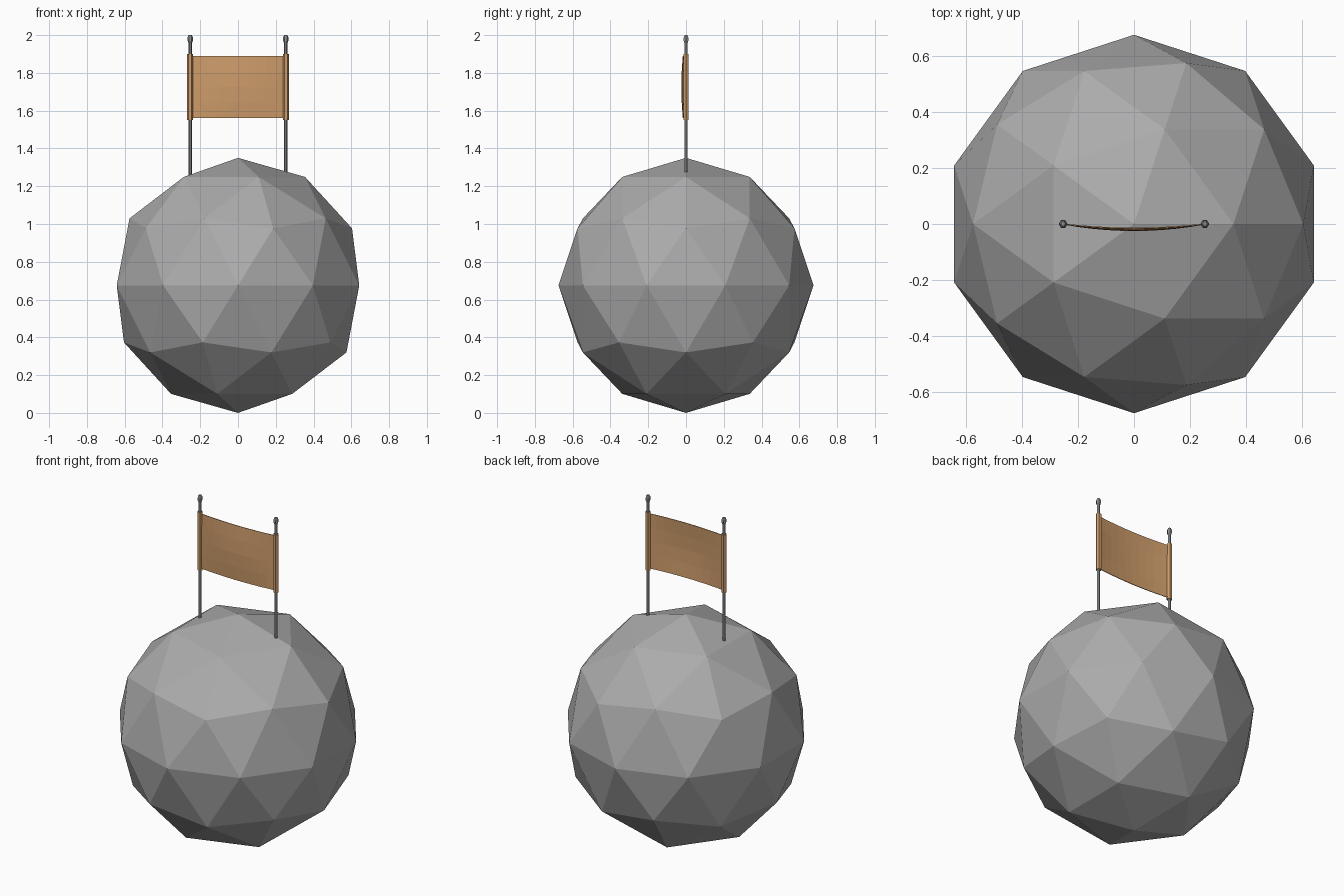
import bpy, bmesh, math

cube = bpy.data.objects.get("Cube")
if cube:
    bpy.data.objects.remove(cube, do_unlink=True)


def make_material(name, colour):
    mat = bpy.data.materials.new(name)
    mat.use_nodes = True
    mat.diffuse_color = (*colour, 1)
    mat.node_tree.nodes["Principled BSDF"].inputs["Base Color"].default_value = (*colour, 1)
    return mat


stone = make_material("stone grey", (0.41, 0.41, 0.41))
metal = make_material("pole grey", (0.27, 0.28, 0.29))
fabric = make_material("tan cloth", (0.61, 0.33, 0.145))

RADIUS = 0.675
POLE_X = 0.253
CLOTH_LOW, CLOTH_HIGH = 1.56, 1.89


def finish(name, bm, mat):
    mesh = bpy.data.meshes.new(name)
    bm.to_mesh(mesh)
    bm.free()
    obj = bpy.data.objects.new(name, mesh)
    mesh.materials.append(mat)
    bpy.context.collection.objects.link(obj)
    return obj


def lathe(name, x, profile, mat, sides=6):
    """Revolve (radius, height) pairs into a closed, faceted post."""
    bm = bmesh.new()
    rings = []
    for r, z in profile:
        angles = [math.tau * i / sides for i in range(sides)]
        rings.append([bm.verts.new((x + r * math.cos(a), r * math.sin(a), z)) for a in angles])
    for low, high in zip(rings, rings[1:]):
        for i in range(sides):
            j = (i + 1) % sides
            bm.faces.new((low[i], low[j], high[j], high[i]))
    bm.faces.new(rings[0][::-1])
    bm.faces.new(rings[-1])
    return finish(name, bm, mat)


# Faceted ball
bm = bmesh.new()
bmesh.ops.create_icosphere(bm, subdivisions=2, radius=RADIUS)
bmesh.ops.translate(bm, verts=bm.verts, vec=(0, 0, RADIUS))
finish("faceted_ball", bm, stone)

# Poles with knobs, and the cloth sleeves around them
pole_profile = [(0.010, 1.2), (0.010, 1.96), (0.014, 1.97), (0.014, 1.988), (0.008, 2.0)]
sleeve_profile = [(0.016, CLOTH_LOW - 0.01), (0.016, CLOTH_HIGH + 0.01)]
for side, x in (("left", POLE_X), ("right", -POLE_X)):
    lathe(side + "_pole", x, pole_profile, metal)
    lathe(side + "_sleeve", x, sleeve_profile, fabric)

# Banner cloth, bulging forward most at mid height
bm = bmesh.new()
columns, rows = 10, 4
grid = []
for r in range(rows + 1):
    v = r / rows
    bulge = 0.015 + 0.008 * math.sin(math.pi * v)
    z = CLOTH_LOW + (CLOTH_HIGH - CLOTH_LOW) * v
    line = []
    for c in range(columns + 1):
        u = 2 * c / columns - 1
        line.append(bm.verts.new((POLE_X * u, -bulge * (1 - u * u), z)))
    grid.append(line)
for low, high in zip(grid, grid[1:]):
    for c in range(columns):
        bm.faces.new((low[c], low[c + 1], high[c + 1], high[c]))
cloth = finish("banner_cloth", bm, fabric)
solid = cloth.modifiers.new("thickness", "SOLIDIFY")
solid.thickness = 0.004
solid.offset = 0
